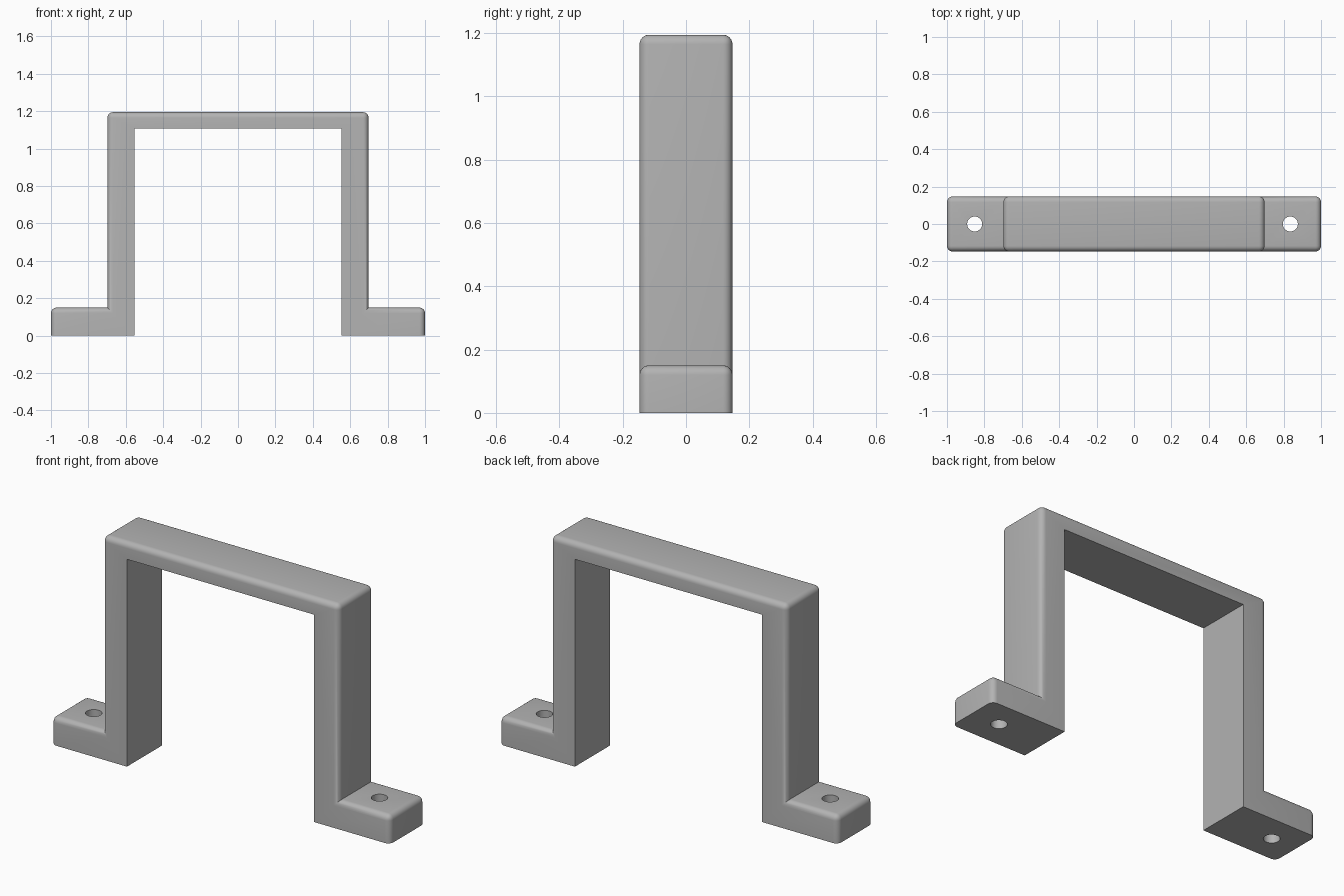
import bpy, bmesh

cube = bpy.data.objects.get("Cube")
if cube:
    bpy.data.objects.remove(cube, do_unlink=True)

HALF_DEPTH, FOOT_TOP, TOP = 0.147, 0.15, 1.195
LEG_OUT, LEG_IN, UNDERSIDE = 0.698, 0.553, 1.107
ROUND = 0.03

grey = bpy.data.materials.new("plain grey")
grey.use_nodes = True
colour = (0.45, 0.45, 0.45, 1)
grey.diffuse_color = colour
grey.node_tree.nodes["Principled BSDF"].inputs["Base Color"].default_value = colour

# Bracket: half outline mirrored, then extruded through its depth
half = [(LEG_IN, UNDERSIDE), (LEG_IN, 0), (1, 0), (1, FOOT_TOP),
        (LEG_OUT, FOOT_TOP), (LEG_OUT, TOP)]
outline = half + [(-x, z) for x, z in reversed(half)]
bm = bmesh.new()
face = bm.faces.new([bm.verts.new((x, -HALF_DEPTH, z)) for x, z in outline])
extruded = bmesh.ops.extrude_face_region(bm, geom=[face])["geom"]
for v in extruded:
    if isinstance(v, bmesh.types.BMVert):
        v.co.y = HALF_DEPTH
bmesh.ops.recalc_face_normals(bm, faces=bm.faces)


# Round the outer edges only: not the base, the inner opening or the inside corners
def is_outer(edge):
    a, b = (v.co for v in edge.verts)
    if max(a.z, b.z) < 0.01 or min(abs(a.x), abs(b.x)) < LEG_IN + 0.01:
        return False
    return edge.is_convex


bmesh.ops.bevel(bm, geom=[e for e in bm.edges if is_outer(e)], offset=ROUND,
                segments=6, profile=0.5, affect='EDGES', clamp_overlap=True)
mesh = bpy.data.meshes.new("handle_bracket")
bm.to_mesh(mesh)
bm.free()
bracket = bpy.data.objects.new("handle_bracket", mesh)
bpy.context.collection.objects.link(bracket)
mesh.materials.append(grey)

# Screw holes through the feet
for side, x in (("left", 0.836), ("right", -0.852)):
    bpy.ops.mesh.primitive_cylinder_add(vertices=40, radius=0.04, depth=0.5,
                                        location=(x, 0, 0.08))
    cutter = bpy.context.object
    cutter.name = side + "_screw_hole_cutter"
    cutter.data.materials.append(grey)
    cutter.hide_render = True
    cutter.hide_set(True)
    cut = bracket.modifiers.new(side + " screw hole", 'BOOLEAN')
    cut.operation = 'DIFFERENCE'
    cut.solver = 'EXACT'
    cut.object = cutter

# Smooth rounds with sharp corners
bpy.ops.object.select_all(action='DESELECT')
bracket.select_set(True)
bpy.context.view_layer.objects.active = bracket
for name in [m.name for m in bracket.modifiers]:
    bpy.ops.object.modifier_apply(modifier=name)
bpy.ops.object.shade_smooth_by_angle(angle=0.6)
for side in ("left", "right"):
    bpy.data.objects.remove(bpy.data.objects[side + "_screw_hole_cutter"], do_unlink=True)
